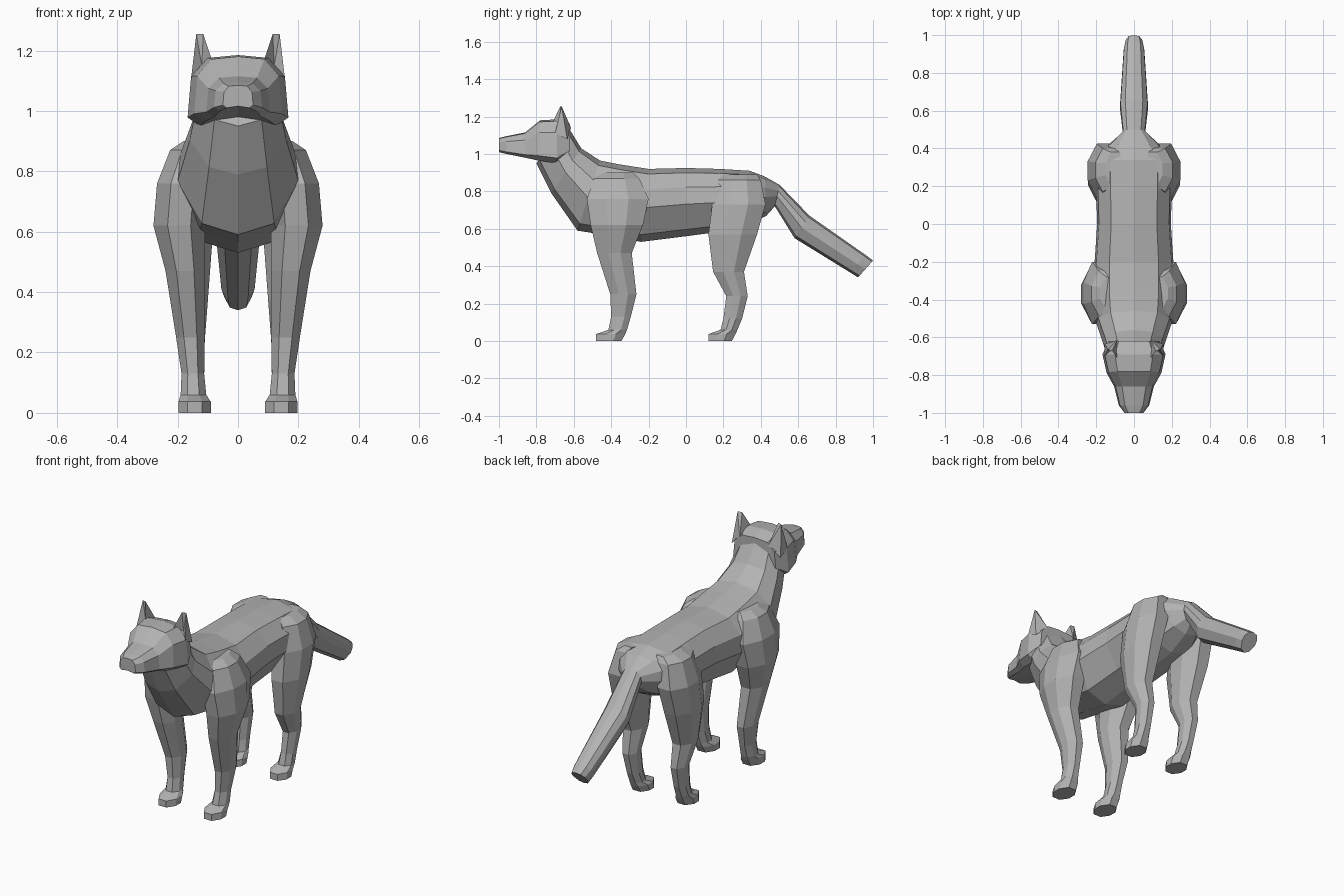
import bpy
import bmesh
from mathutils import Vector

default_cube = bpy.data.objects.get("Cube")
if default_cube:
    bpy.data.objects.remove(default_cube, do_unlink=True)

fur = bpy.data.materials.new("grey_fur")
fur.use_nodes = True
fur_colour = (0.45, 0.45, 0.45, 1.0)
fur.diffuse_color = fur_colour
fur.node_tree.nodes["Principled BSDF"].inputs["Base Color"].default_value = fur_colour


def finish(name, bm, mirrored=False):
    """Turn a bmesh into a flat shaded object, optionally mirrored left to right."""
    bmesh.ops.recalc_face_normals(bm, faces=bm.faces)
    mesh = bpy.data.meshes.new(name)
    bm.to_mesh(mesh)
    bm.free()
    mesh.materials.append(fur)
    obj = bpy.data.objects.new(name, mesh)
    bpy.context.collection.objects.link(obj)
    if mirrored:
        obj.modifiers.new("other_side", "MIRROR").use_axis[0] = True
    return obj


def loft(name, rings, mirrored=False):
    """Skin a row of closed rings and cap both ends."""
    bm = bmesh.new()
    loops = [[bm.verts.new(point) for point in ring] for ring in rings]
    for first, second in zip(loops, loops[1:]):
        for i in range(len(first)):
            j = (i + 1) % len(first)
            bm.faces.new((first[i], first[j], second[j], second[i]))
    bm.faces.new(loops[0])
    bm.faces.new(loops[-1])
    return finish(name, bm, mirrored)


def spine_ring(section, half_profile):
    """Upright ring between a top point and a bottom point on the centre line."""
    top_y, top_z, low_y, low_z, width = section
    top, low = Vector((0, top_y, top_z)), Vector((0, low_y, low_z))
    left = [low.lerp(top, t) + Vector((u * width, 0, 0)) for u, t in half_profile]
    right = [Vector((-p.x, p.y, p.z)) for p in reversed(left[1:-1])]
    return left + right


def leg_ring(section):
    """Level eight sided ring filling the given front, back, inner and outer limits."""
    z, front, back, inner, outer = section
    middle_x, middle_y = (inner + outer) / 2, (front + back) / 2
    half_x, half_y = (outer - inner) / 2, (back - front) / 2
    corners = [(1, -.35), (1, .35), (.45, 1), (-.45, 1),
               (-1, .35), (-1, -.35), (-.45, -1), (.45, -1)]
    return [(middle_x + a * half_x, middle_y + b * half_y, z) for a, b in corners]


# Neck, trunk and tail: top y, top z, bottom y, bottom z, half width
body_profile = [(0, 0), (.6, .1), (1, .47), (.95, .72), (.62, .93), (0, 1)]
body_sections = [
    (-.64, 1.16, -.80, .95, .13),
    (-.56, 1.03, -.72, .79, .16),
    (-.46, .965, -.58, .59, .2),
    (-.36, .945, -.42, .565, .21),
    (-.2, .92, -.24, .53, .21),
    (0, .925, 0, .56, .195),
    (.18, .92, .15, .58, .2),
    (.34, .91, .31, .61, .2),
    (.42, .88, .43, .67, .13),
    (.5, .835, .475, .72, .06),
    (.66, .67, .58, .55, .075),
    (.96, .46, .88, .365, .055),
    (1, .43, .92, .34, .045),
]
loft("body_and_tail", [spine_ring(s, body_profile) for s in body_sections])

# Head with a boxy muzzle and wide cheeks
head_profile = [(0, .08), (.75, 0), (1, .12), (.93, .7), (.6, .96), (0, 1)]
head_sections = [
    (-1, 1.085, -1, 1.01, .05),
    (-.96, 1.095, -.96, 1.0, .08),
    (-.86, 1.115, -.86, .98, .105),
    (-.78, 1.18, -.79, .965, .145),
    (-.69, 1.185, -.69, .95, .167),
    (-.62, 1.16, -.62, 1.0, .135),
]
loft("head", [spine_ring(s, head_profile) for s in head_sections])

# Front legs from shoulder to paw: height, front, back, inner, outer
front_leg = [
    (.9, -.45, -.28, .06, .18),
    (.87, -.49, -.25, .08, .225),
    (.76, -.53, -.2, .1, .268),
    (.62, -.51, -.23, .11, .28),
    (.47, -.475, -.29, .11, .24),
    (.25, -.405, -.265, .11, .205),
    (.13, -.4, -.295, .112, .187),
    (.06, -.415, -.315, .105, .19),
    (.037, -.48, -.325, .09, .197),
    (0, -.48, -.345, .09, .197),
]
loft("front_legs", [leg_ring(s) for s in front_leg], mirrored=True)

# Hind legs from hip to paw
hind_leg = [
    (.89, .2, .38, .05, .15),
    (.86, .17, .4, .06, .205),
    (.73, .14, .425, .07, .245),
    (.57, .12, .38, .085, .243),
    (.37, .145, .31, .1, .215),
    (.24, .215, .33, .11, .195),
    (.12, .2, .3, .112, .185),
    (.06, .185, .275, .105, .188),
    (.037, .12, .265, .09, .195),
    (0, .12, .245, .09, .195),
]
loft("hind_legs", [leg_ring(s) for s in hind_leg], mirrored=True)

# Pointed ears with a hollow front
ear = bmesh.new()
inner, outer, rear, back, tip_in, tip_out, hollow = [ear.verts.new(p) for p in (
    (.085, -.715, 1.165), (.155, -.70, 1.11), (.155, -.635, 1.08),
    (.09, -.615, 1.14), (.115, -.672, 1.255), (.138, -.665, 1.255),
    (.12, -.665, 1.15))]
for corners in ((outer, rear, tip_out), (rear, back, tip_out), (back, tip_in, tip_out),
                (back, inner, tip_in), (inner, hollow, tip_in),
                (hollow, tip_out, tip_in), (hollow, outer, tip_out),
                (inner, outer, hollow), (inner, back, rear, outer)):
    ear.faces.new(corners)
finish("ears", ear, mirrored=True)
